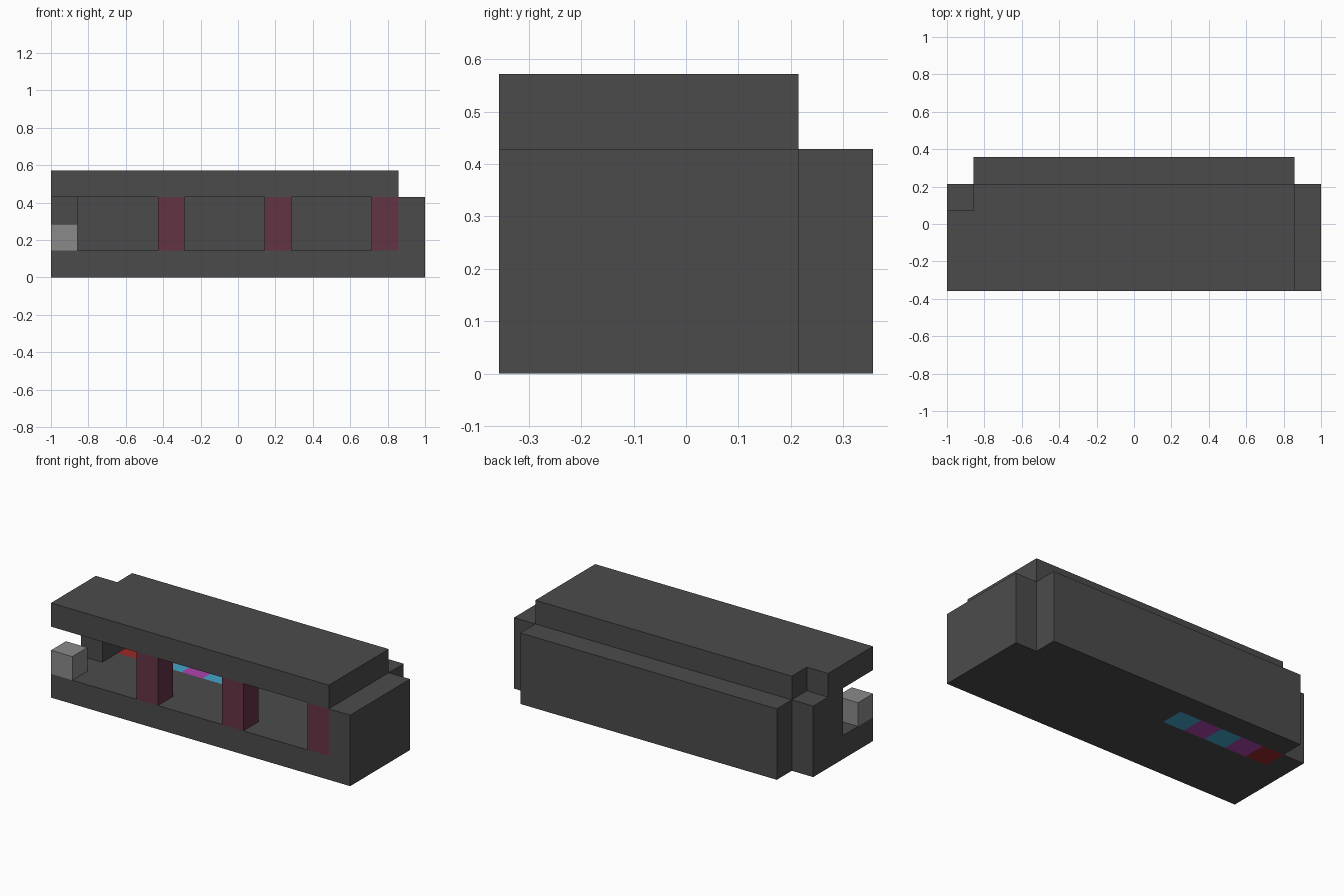
import bpy
import bmesh
from mathutils import Vector

U = 1 / 7                        # one block
ORIGIN = Vector((7, 2.5, 0))     # block coordinates of the model's centre

cube = bpy.data.objects.get("Cube")
if cube:
    bpy.data.objects.remove(cube, do_unlink=True)


def material(name, rgb):
    linear = [((c / 255 + 0.055) / 1.055) ** 2.4 for c in rgb] + [1]
    mat = bpy.data.materials.new(name)
    mat.use_nodes = True
    mat.diffuse_color = linear
    mat.node_tree.nodes["Principled BSDF"].inputs["Base Color"].default_value = linear
    return mat


charcoal = material("charcoal", (75, 75, 75))
light_grey = material("light_grey", (138, 138, 138))
maroon = material("maroon", (100, 51, 69))
red = material("red", (154, 40, 40))
purple = material("purple", (174, 68, 174))
cyan = material("cyan", (66, 165, 203))


def prism(name, outline, z0, z1, *mats, cuts=(), paint=None):
    """Extrude an outline given in blocks, optionally slicing and painting it."""
    bm = bmesh.new()
    face = bm.faces.new([bm.verts.new((x, y, z0)) for x, y in outline])
    top = bmesh.ops.extrude_face_region(bm, geom=[face])["geom"]
    for v in top:
        if isinstance(v, bmesh.types.BMVert):
            v.co.z = z1
    for point, normal in cuts:
        bmesh.ops.bisect_plane(bm, geom=bm.verts[:] + bm.edges[:] + bm.faces[:],
                               plane_co=point, plane_no=normal)
    bmesh.ops.recalc_face_normals(bm, faces=bm.faces)
    if paint:
        for f in bm.faces:
            f.material_index = paint(f)
    for v in bm.verts:
        v.co = (v.co - ORIGIN) * U
    mesh = bpy.data.meshes.new(name)
    bm.to_mesh(mesh)
    bm.free()
    for mat in mats:
        mesh.materials.append(mat)
    obj = bpy.data.objects.new(name, mesh)
    bpy.context.collection.objects.link(obj)
    return obj


def box(name, x, y, z, mat):
    corners = [(x[0], y[0]), (x[1], y[0]), (x[1], y[1]), (x[0], y[1])]
    return prism(name, corners, z[0], z[1], mat)


# Floor slab with a row of coloured tiles running through it
def tile_colour(f):
    c = f.calc_center_median()
    if abs(f.normal.z) > 0.5 and 3 < c.y < 4 and 1 < c.x < 6:
        return (1, 2, 3, 2, 3)[int(c.x) - 1]
    return 0


slices = [((x, 0, 0), (1, 0, 0)) for x in range(1, 7)] + [((0, 3, 0), (0, 1, 0))]
prism("floor", [(0, 0), (14, 0), (14, 4), (0, 4)], 0, 1,
      charcoal, red, purple, cyan, cuts=slices, paint=tile_colour)

# Walls
box("back_wall", (1, 13), (4, 5), (0, 3), charcoal)
box("left_end_wall", (13, 14), (0, 4), (1, 3), charcoal)
box("right_end_wall", (0, 1), (2, 4), (1, 3), charcoal)

# Roof with a notched rear corner
prism("roof", [(0, 0), (13, 0), (13, 4), (1, 4), (1, 3), (0, 3)], 3, 4, charcoal)

# Front pillars
for i, x in enumerate((4, 8, 12)):
    box(f"pillar_{i + 1}", (x, x + 1), (0, 1), (1, 3), maroon)

# Small block at the open corner
box("corner_block", (0, 1), (0, 1), (1, 2), light_grey)
